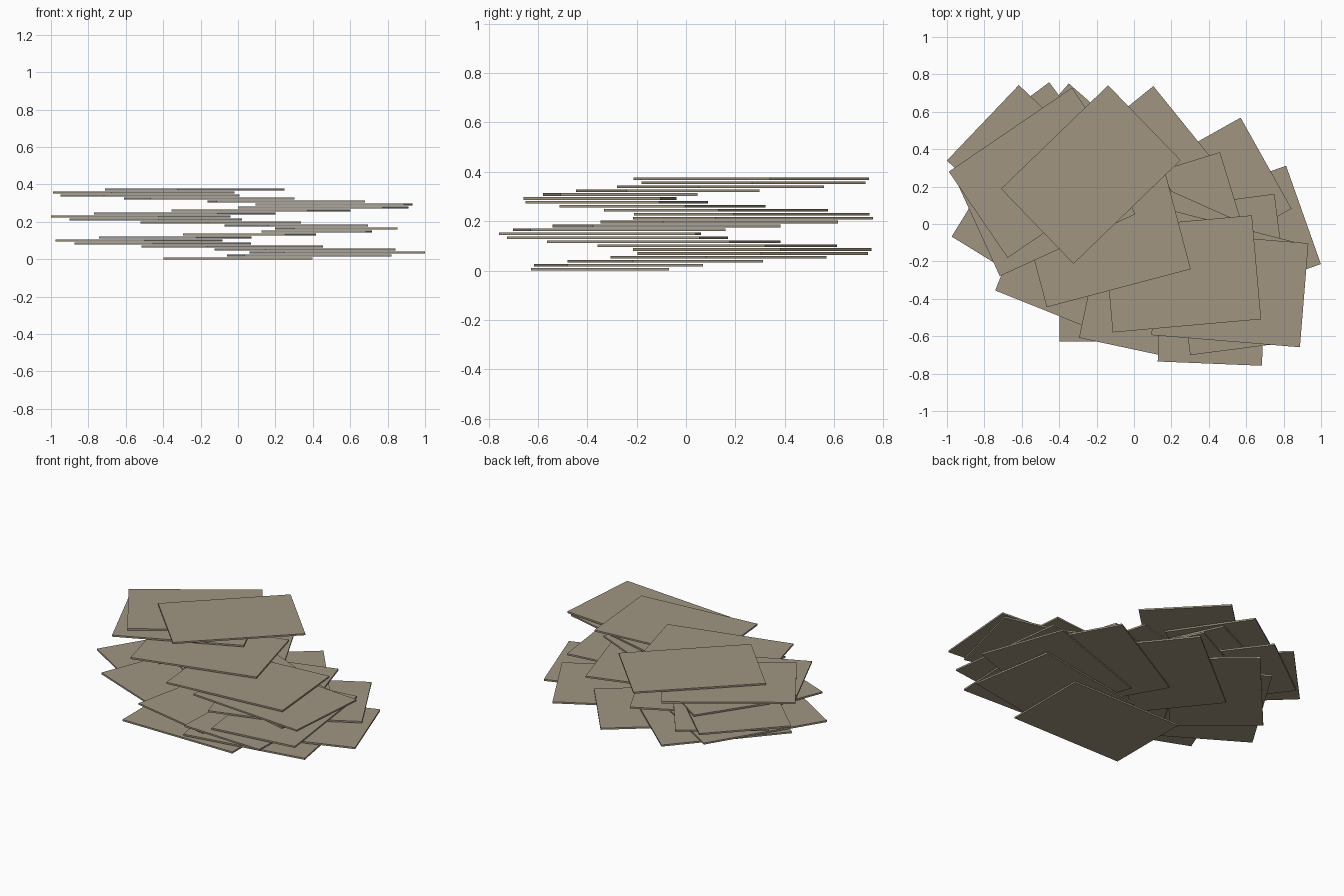
import bpy
import math

if "Cube" in bpy.data.objects:
    bpy.data.objects.remove(bpy.data.objects["Cube"])

# Overall scale and the spiral rule that places every slab
U = 0.531
COUNT = 24
LENGTH, WIDTH, THICK = 1.5 * U, 1.05 * U, 0.02 * U
STEP = 0.03 * U      # height between slabs
TWIST = 0.17         # extra turn per slab, radians

stone = bpy.data.materials.new("warm_grey_stone")
stone.diffuse_color = (0.35, 0.30, 0.22, 1.0)
stone.use_nodes = True
stone.node_tree.nodes["Principled BSDF"].inputs["Base Color"].default_value = stone.diffuse_color


def add_slab(i):
    """One thin rectangular slab, swung round and turned by its index."""
    x = U * math.sin(0.8 * i)
    y = -0.6 * U * math.cos(0.7 * i) - 0.03
    z = STEP * i + THICK / 2
    bpy.ops.mesh.primitive_cube_add(size=1, location=(x, y, z),
                                    rotation=(0, 0, TWIST * i))
    slab = bpy.context.object
    slab.name = f"slab_{i + 1:02d}"
    slab.scale = (LENGTH, WIDTH, THICK)
    slab.data.materials.append(stone)


# Stack of slabs
for i in range(COUNT):
    add_slab(i)
